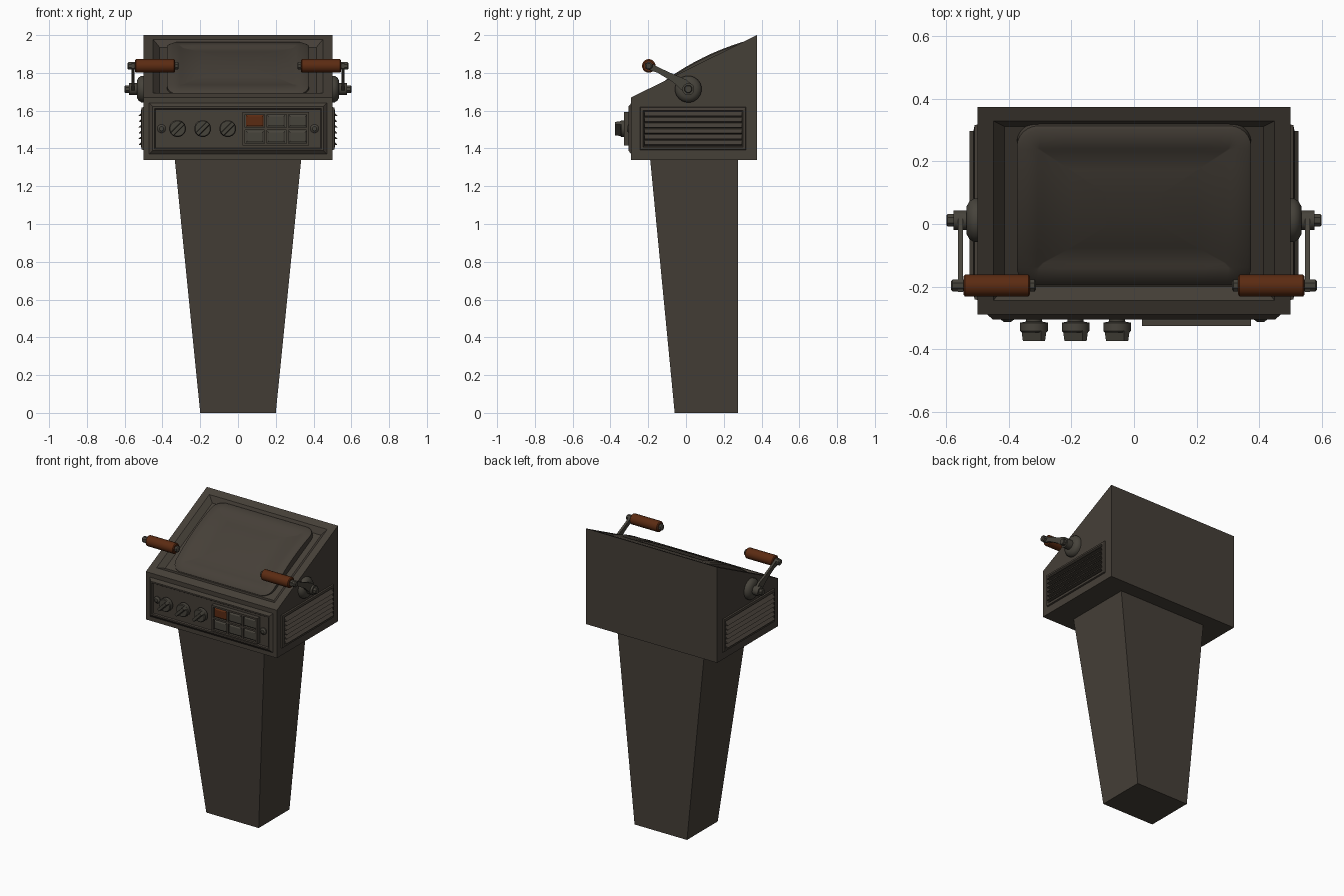
import bpy, bmesh, math
from mathutils import Vector, Matrix

if "Cube" in bpy.data.objects:
    bpy.data.objects.remove(bpy.data.objects["Cube"])


def mat(name, c):
    m = bpy.data.materials.new(name)
    m.diffuse_color = (*c, 1)
    m.use_nodes = True
    m.node_tree.nodes["Principled BSDF"].inputs["Base Color"].default_value = m.diffuse_color
    return m


CASE = mat("dark_casing", (0.060, 0.050, 0.039))
METAL = mat("worn_metal", (0.062, 0.056, 0.044))
ORANGE = mat("burnt_orange", (0.105, 0.024, 0.006))


def finish(name, bm, m, smooth=False):
    bmesh.ops.recalc_face_normals(bm, faces=bm.faces[:])
    me = bpy.data.meshes.new(name)
    bm.to_mesh(me)
    bm.free()
    me.materials.append(m)
    ob = bpy.data.objects.new(name, me)
    bpy.context.collection.objects.link(ob)
    if smooth:
        bpy.ops.object.select_all(action='DESELECT')
        ob.select_set(True)
        bpy.context.view_layer.objects.active = ob
        bpy.ops.object.shade_smooth_by_angle(angle=math.radians(35))
    return ob


def loft(name, loops, m, smooth=False):
    """Skin a list of equal-length point loops and cap both ends."""
    bm = bmesh.new()
    rings = [[bm.verts.new(p) for p in lp] for lp in loops]
    n = len(rings[0])
    for a, b in zip(rings, rings[1:]):
        for i in range(n):
            j = (i + 1) % n
            bm.faces.new((a[i], a[j], b[j], b[i]))
    bm.faces.new(rings[0][::-1])
    bm.faces.new(rings[-1])
    return finish(name, bm, m, smooth)


def lathe(name, prof, centre, axis, m, n=16):
    q = Vector(axis).to_track_quat('Z', 'Y')
    c = Vector(centre)
    loops = [[c + q @ Vector((r * math.cos(2 * math.pi * (i + .5) / n),
                              r * math.sin(2 * math.pi * (i + .5) / n), h))
              for i in range(n)] for r, h in prof]
    return loft(name, loops, m, n > 10)


def prism_x(name, pts, x0, x1, m):
    return loft(name, [[(x, y, z) for y, z in pts] for x in (x0, x1)], m)


def rect_y(x0, x1, z0, z1, y):
    return [(x0, y, z0), (x1, y, z0), (x1, y, z1), (x0, y, z1)]


# Tapered pedestal
def rect_z(hx, y0, y1, z):
    return [(-hx, y0, z), (hx, y0, z), (hx, y1, z), (-hx, y1, z)]


loft("pedestal", [rect_z(.20, -.06, .275, 0), rect_z(.335, -.19, .275, 1.345)], CASE)

# Wedge housing with recessed sloped top and raised front panel frame
bm = bmesh.new()
prof = [(-.29, 1.34), (-.29, 1.67), (.375, 2.0), (.375, 1.34)]
L, R = [[bm.verts.new((x, y, z)) for y, z in prof] for x in (-.5, .5)]
faces = []
for i in range(4):
    j = (i + 1) % 4
    faces.append(bm.faces.new((L[i], R[i], R[j], L[j])))
bm.faces.new(L)
bm.faces.new(R[::-1])
bmesh.ops.recalc_face_normals(bm, faces=bm.faces[:])
front, top = faces[0], faces[1]
for f, steps in ((top, ((.05, 0), (.035, -.03))),
                 (front, ((.03, 0), (.018, .015), (.01, 0), (.005, -.008)))):
    for t, d in steps:
        bmesh.ops.inset_individual(bm, faces=[f], thickness=t, depth=d, use_even_offset=True)
        bm.normal_update()
finish("housing", bm, CASE)

# Screen bezel and bulging screen, built in the plane of the slope
along = Vector((0, .665, .33)).normalized()
out = Vector((0, -along.z, along.y))
origin = Vector((0, -.29, 1.67)) + along * .381


def slope_loop(hx, hy, r, h):
    pts = []
    for k, (sx, sy) in enumerate(((1, 1), (-1, 1), (-1, -1), (1, -1))):
        for i in range(7):
            a = math.pi / 2 * (k + i / 6)
            pts.append((sx * (hx - r) + r * math.cos(a), sy * (hy - r) + r * math.sin(a)))
        # extra points down the sides so the bulge curves
        if k in (1, 3):
            continue
        for i in range(1, 8):
            t = 1 - i / 4
            if k == 0:
                pts.append(((hx - r) * t, hy))
            else:
                pts.append((-(hx - r) * t, -hy))
    full = []
    for i, p in enumerate(pts):
        full.append(p)
        q = pts[(i + 1) % len(pts)]
        if i in (20, len(pts) - 1):
            full += [(p[0], p[1] + (q[1] - p[1]) * j / 8) for j in range(1, 8)]
    bulge = lambda v: .04 * (1 - ((v - .05) / .33) ** 2)
    return [origin + Vector((u, 0, 0)) + along * v + out * (h + (bulge(v) if h > -.029 else 0))
            for u, v in full]


loft("screen_bezel", [slope_loop(.375, .290, .07, -.035), slope_loop(.375, .290, .07, -.026),
                      slope_loop(.365, .280, .065, -.020), slope_loop(.308, .218, .004, -.020),
                      slope_loop(.292, .203, .003, -.0285), slope_loop(.2, .14, .002, -.025),
                      slope_loop(.09, .06, .001, -.023)], CASE, True)

# Three rotary knobs with diagonal grip bars
for i, x in enumerate((-.32, -.187, -.054)):
    lathe(f"knob_{i}", [(.026, .29), (.026, .312), (.045, .316), (.045, .342), (.04, .347)],
          (x, 0, 1.505), (0, -1, 0), METAL)
    c = Matrix.Translation((x, 0, 1.505)) @ Matrix.Rotation(-math.pi / 4, 4, 'Y')
    loft(f"knob_bar_{i}", [[c @ Vector(p) for p in rect_y(-.044, .044, -.013, .013, -.34)],
                           [c @ Vector(p) for p in rect_y(-.041, .041, -.009, .009, -.375)]], METAL)

# Panel screws
for s in (-1, 1):
    lathe("panel_screw", [(.023, .29), (.023, .305), (.012, .313)],
          (s * .405, 0, 1.505), (0, -1, 0), METAL, 12)

# Button block: plate, dividing rails and six keys
loft("button_plate", [rect_y(.025, .375, 1.415, 1.593, -.29),
                      rect_y(.025, .375, 1.415, 1.593, -.310)], METAL)
rails = [(x, x + .012, 1.415, 1.593) for x in (.025, .1407, .2563, .363)]
rails += [(.025, .375, z, z + .012) for z in (1.415, 1.498, 1.581)]
for x0, x1, z0, z1 in rails:
    loft("button_rail", [rect_y(x0, x1, z0, z1, -.305), rect_y(x0, x1, z0, z1, -.327)], CASE)
for r in range(2):
    for c in range(3):
        x, z = .042 + c * .1135, 1.432 + r * .083
        loft("button", [rect_y(x, x + .094, z, z + .061, -.305),
                        rect_y(x, x + .094, z, z + .061, -.318),
                        rect_y(x + .008, x + .086, z + .008, z + .053, -.323)],
             ORANGE if (r, c) == (1, 0) else METAL)

for s in (-1, 1):
    # Side vents: bevelled frame and six louvres
    fr = lambda d, x: [(s * x, -.245 + d, 1.39 + d), (s * x, .32 - d, 1.39 + d),
                       (s * x, .32 - d, 1.62 - d), (s * x, -.245 + d, 1.62 - d)]
    loft("vent_frame", [fr(0, .495), fr(.004, .510), fr(.018, .513), fr(.024, .503)], CASE)
    for i in range(6):
        z = 1.416 + i * .0305
        loft("vent_louvre", [[(s * .50, y, z + .029), (s * .527, y, z + .004), (s * .50, y, z)]
                             for y in (-.22, .297)], CASE)

    # Handle pivot: domed disc, hub and end nut
    ax = (s, 0, 0)
    pc = (0, .012, 1.714)
    lathe("pivot_disc", [(.071, .495), (.071, .512), (.062, .526), (.045, .536)], pc, ax, METAL, 20)
    lathe("pivot_hub", [(.032, .53), (.032, .578)], pc, ax, METAL)
    lathe("pivot_nut", [(.022, .57), (.022, .596), (.018, .6)], pc, ax, METAL, 8)

    # Tapered crank arm
    prism_x("handle_arm", [(.030, 1.69), (.005, 1.685), (-.03, 1.715), (-.07, 1.752), (-.15, 1.80),
                           (-.215, 1.822), (-.218, 1.85), (-.195, 1.856), (-.13, 1.822),
                           (-.06, 1.79), (.0, 1.765), (.035, 1.735)], s * .547, s * .563, METAL)

    # Grip on its rod
    gc = (0, -.197, 1.837)
    lathe("grip_rod", [(.014, .314), (.021, .318), (.021, .58), (.014, .586)], gc, ax, METAL, 8)
    lathe("grip", [(.029, .333), (.036, .338), (.036, .541), (.029, .546)], gc, ax, ORANGE, 16)
